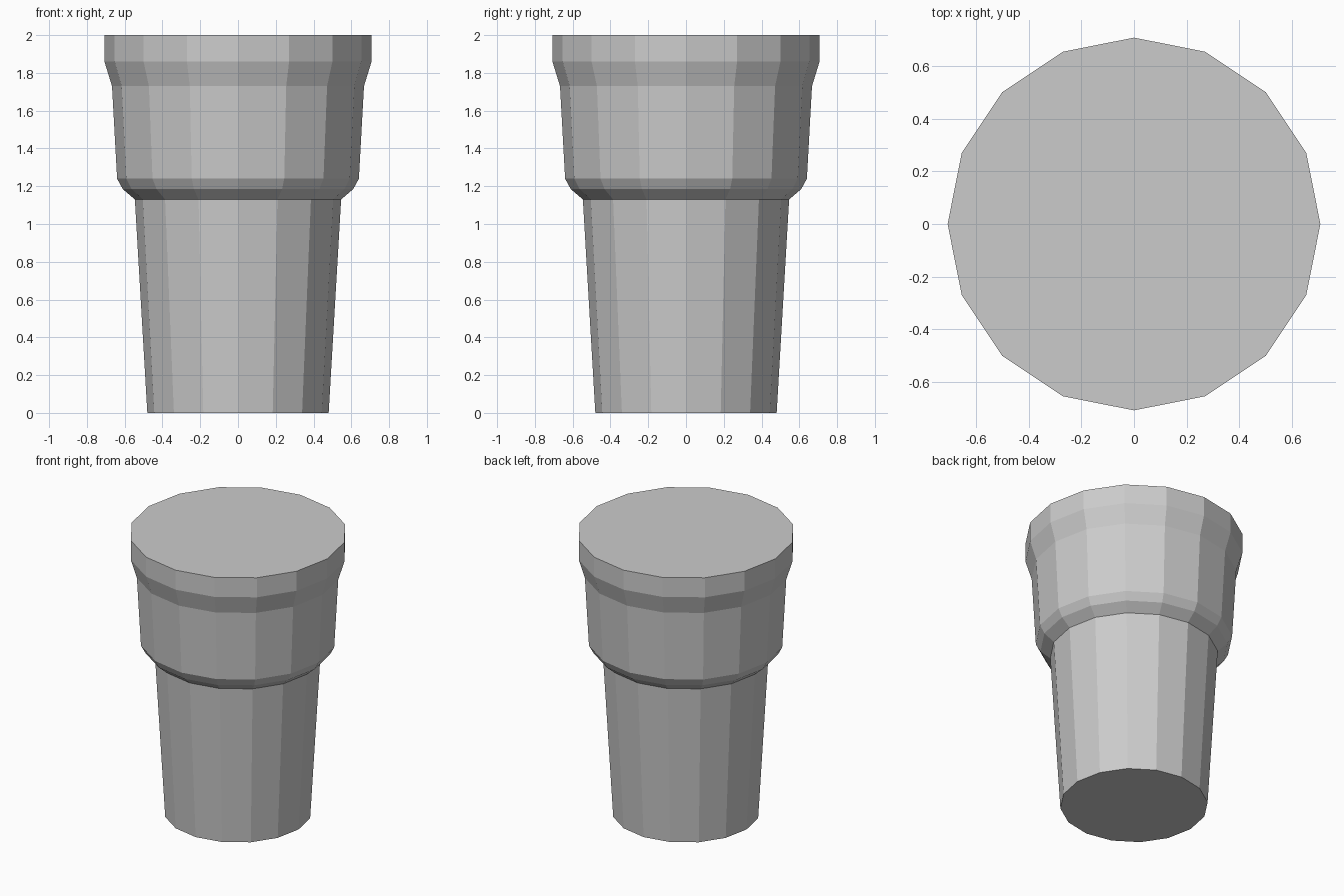
import bpy
import bmesh
from math import cos, sin, tau

cube = bpy.data.objects.get("Cube")
if cube:
    bpy.data.objects.remove(cube, do_unlink=True)

SIDES = 16

grey = bpy.data.materials.new("plain grey")
grey.use_nodes = True
colour = (0.6, 0.6, 0.6, 1)
grey.diffuse_color = colour
grey.node_tree.nodes["Principled BSDF"].inputs["Base Color"].default_value = colour


def turned_part(name, profile):
    """Flat-faced solid of revolution from (radius, height) pairs, capped."""
    bm = bmesh.new()
    rings = [[bm.verts.new((r * cos(tau * i / SIDES), r * sin(tau * i / SIDES), z))
              for i in range(SIDES)] for r, z in profile]
    for low, high in zip(rings, rings[1:]):
        for i in range(SIDES):
            j = (i + 1) % SIDES
            bm.faces.new((low[i], low[j], high[j], high[i]))
    bm.faces.new(rings[0][::-1])
    bm.faces.new(rings[-1])
    mesh = bpy.data.meshes.new(name)
    bm.to_mesh(mesh)
    bm.free()
    mesh.materials.append(grey)
    obj = bpy.data.objects.new(name, mesh)
    bpy.context.collection.objects.link(obj)
    return obj


# Tapered body, then the wider collar with rounded underside and flared rim
turned_part("cup_body", [(0.48, 0), (0.546, 1.13)])
turned_part("cup_collar", [(0.546, 1.13), (0.61, 1.185), (0.64, 1.24),
                           (0.667, 1.73), (0.707, 1.86), (0.707, 2)])
